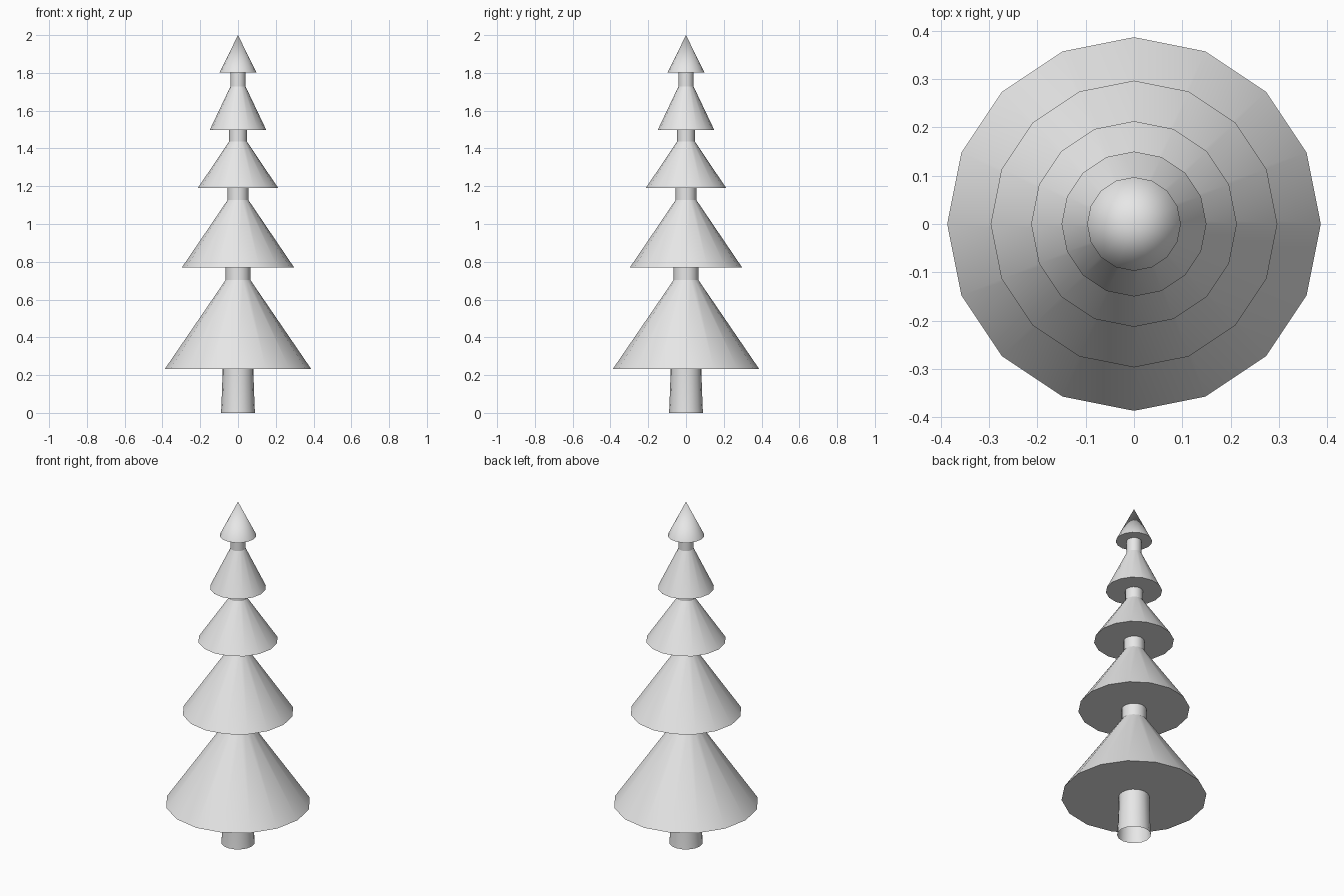
import bpy
import bmesh
from math import cos, sin, tau, radians

SIDES = 16

cube = bpy.data.objects.get("Cube")
if cube:
    bpy.data.objects.remove(cube, do_unlink=True)

grey = bpy.data.materials.new("light_grey")
grey.use_nodes = True
colour = (0.8, 0.8, 0.8, 1)
grey.diffuse_color = colour
grey.node_tree.nodes["Principled BSDF"].inputs["Base Color"].default_value = colour


def lathe(name, profile):
    """Turn a bottom-to-top (radius, height) profile around z; radius 0 is a point."""
    bm = bmesh.new()
    rings = []
    for r, z in profile:
        if r == 0:
            rings.append([bm.verts.new((0, 0, z))] * SIDES)
        else:
            rings.append([bm.verts.new((r * cos(tau * i / SIDES), r * sin(tau * i / SIDES), z))
                          for i in range(SIDES)])
    for low, high in zip(rings, rings[1:]):
        for i in range(SIDES):
            j = (i + 1) % SIDES
            corners = [low[i], low[j], high[j], high[i]]
            bm.faces.new(list(dict.fromkeys(corners)))
    mesh = bpy.data.meshes.new(name)
    bm.to_mesh(mesh)
    bm.free()
    mesh.materials.append(grey)
    obj = bpy.data.objects.new(name, mesh)
    bpy.context.collection.objects.link(obj)
    bpy.ops.object.select_all(action='DESELECT')
    obj.select_set(True)
    bpy.context.view_layer.objects.active = obj
    bpy.ops.object.shade_smooth_by_angle(angle=radians(30))
    return obj


# Trunk, slightly flared at the foot and open underneath
TRUNK_TOP = 0.082
lathe("trunk", [(0.09, 0), (0.088, 0.03), (TRUNK_TOP, 0.2), (TRUNK_TOP, 0.233)])

# Branch tiers: rim radius, rim height, top radius, top height
tiers = [
    (0.387, 0.233, 0.066, 0.703),
    (0.297, 0.77, 0.055, 1.127),
    (0.213, 1.19, 0.047, 1.437),
    (0.15, 1.497, 0.04, 1.728),
    (0.097, 1.803, 0, 2),
]

inner = TRUNK_TOP
for n, (rim, base, top, height) in enumerate(tiers, 1):
    # Flat underside and sloping skirt
    lathe(f"branch_tier_{n}", [(inner, base), (rim, base), (top, height)])
    # Bare stem up to the next tier
    if n < len(tiers):
        lathe(f"stem_{n}", [(top, height), (top, tiers[n][1])])
    inner = top
